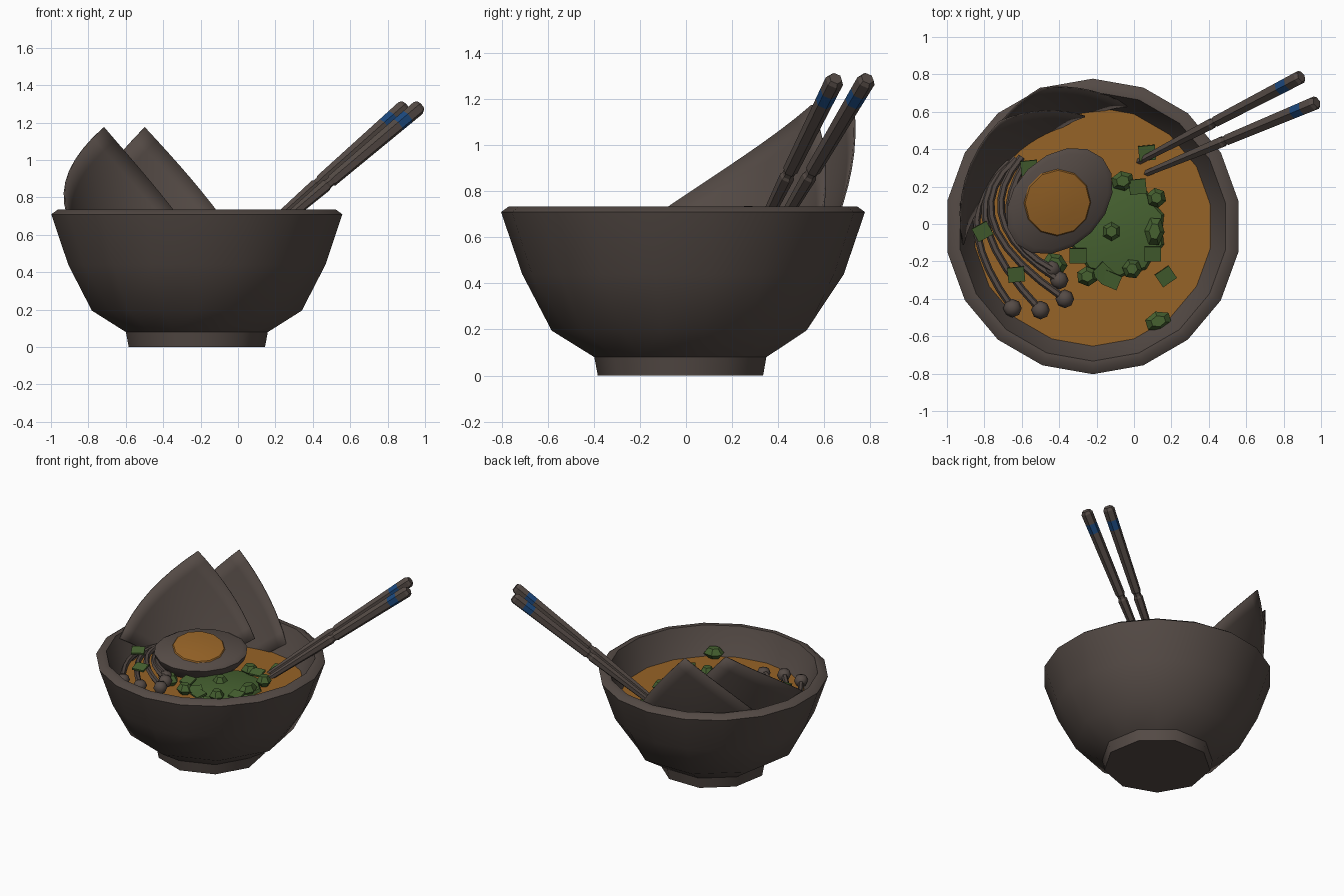
import bpy, bmesh, math
from mathutils import Matrix, Vector

if "Cube" in bpy.data.objects:
    bpy.data.objects.remove(bpy.data.objects["Cube"])

CX, CY, SOUP_Z = -0.22, -0.013, 0.535


def material(name, rgb):
    m = bpy.data.materials.new(name)
    m.diffuse_color = (*rgb, 1)
    m.use_nodes = True
    m.node_tree.nodes["Principled BSDF"].inputs["Base Color"].default_value = m.diffuse_color
    return m


DARK = material("dark_clay", (0.089, 0.069, 0.060))
BROTH = material("amber", (0.305, 0.125, 0.02))
GREEN = material("leaf_green", (0.061, 0.120, 0.030))
BLUE = material("band_blue", (0.011, 0.065, 0.205))


def finish(bm, name, mats, angle=None):
    bmesh.ops.recalc_face_normals(bm, faces=bm.faces)
    me = bpy.data.meshes.new(name)
    bm.to_mesh(me)
    bm.free()
    ob = bpy.data.objects.new(name, me)
    bpy.context.collection.objects.link(ob)
    for m in mats:
        me.materials.append(m)
    if angle:
        smooth(ob, angle)
    return ob


def smooth(ob, angle):
    bpy.ops.object.select_all(action='DESELECT')
    ob.select_set(True)
    bpy.context.view_layer.objects.active = ob
    bpy.ops.object.shade_smooth_by_angle(angle=math.radians(angle))


def lathe(name, profile, n, mats, M=Matrix(), angle=None, radius=None, pick=None):
    """Revolve (r, z) points; radius(k, i, r) may vary a ring, pick(k) colours a band."""
    bm = bmesh.new()
    rings = []
    for k, (r, z) in enumerate(profile):
        ring = []
        for i in range(1 if r == 0 else n):
            a = -math.pi / 2 + 2 * math.pi * i / n
            q = radius(k, i, r) if radius else r
            ring.append(bm.verts.new(M @ Vector((q * math.cos(a), q * math.sin(a), z))))
        rings.append(ring)
    for k, (a, b) in enumerate(zip(rings, rings[1:])):
        for i in range(n):
            j = (i + 1) % n
            vs = [a[i % len(a)], a[j % len(a)], b[j % len(b)], b[i % len(b)]]
            f = bm.faces.new(list(dict.fromkeys(vs)))
            f.material_index = pick(k) if pick else 0
    return finish(bm, name, mats, angle)


def at(x, y, z, rot=0.0):
    return Matrix.Translation((x, y, z)) @ Matrix.Rotation(rot, 4, 'Z')


# Bowl: nine-sided foot growing into an eighteen-sided body
bowl_profile = [(0, 0), (0.37, 0), (0.385, 0.08), (0.57, 0.195), (0.698, 0.44),
                (0.79, 0.71), (0.755, 0.735), (0.72, 0.735), (0.64, SOUP_Z),
                (0.36, 0.2), (0, 0.16)]
lathe("bowl", bowl_profile, 18, [DARK], at(CX, CY, 0), 40,
      lambda k, i, r: r * math.cos(math.radians(20)) if k < 4 and i % 2 else r)

# Broth surface
lathe("broth", [(0.645, SOUP_Z), (0, SOUP_Z)], 18, [BROTH], at(CX, CY, 0))

# Halved egg, tipped towards the front right
tilt = Matrix.Rotation(math.radians(12), 4, Vector((1, 1, 0)).normalized())
egg_at = Matrix.Translation((-0.395, 0.12, 0.69)) @ tilt
egg_profile = [(0, 0), (0.9, 0), (1, -0.02)]
egg_profile += [(math.cos(t * math.pi / 10), -0.02 - 0.18 * math.sin(t * math.pi / 10))
                for t in range(1, 5)] + [(0, -0.2)]
lathe("egg_white", egg_profile, 16, [DARK],
      egg_at @ Matrix.Rotation(math.pi / 4, 4, 'Z') @ Matrix.Diagonal((0.325, 0.245, 1, 1)), 40)
lathe("egg_yolk", [(0.185, -0.005), (0.175, 0.008), (0.1, 0.016), (0, 0.02)], 12, [BROTH],
      egg_at @ Matrix.Translation((-0.015, -0.005, 0)), 40)


# Seaweed sheets: square sheets on one corner, bent round the bowl wall (angle, radius, z)
def seaweed(name, top, left, right, bottom, n=8):
    top, left, right, bottom = map(Vector, (top, left, right, bottom))
    bm = bmesh.new()
    grid = []
    for i in range(n + 1):
        row = []
        for j in range(n + 1):
            u, v = i / n, j / n
            p = top.lerp(left, u).lerp(right.lerp(bottom, u), v)
            a = math.radians(p.x)
            row.append(bm.verts.new((CX + p.y * math.cos(a), CY + p.y * math.sin(a), p.z)))
        grid.append(row)
    for i in range(n):
        for j in range(n):
            bm.faces.new((grid[i][j], grid[i + 1][j], grid[i + 1][j + 1], grid[i][j + 1]))
    ob = finish(bm, name, [DARK], 40)
    mod = ob.modifiers.new("thickness", 'SOLIDIFY')
    mod.thickness, mod.offset = 0.008, 0


seaweed("seaweed_front", (131.6, 0.75, 1.175), (188, 0.70, 0.71), (94, 0.59, 0.62), (140, 0.47, 0.30))
seaweed("seaweed_back", (110.7, 0.79, 1.175), (150, 0.70, 0.70), (74, 0.67, 0.62), (112, 0.50, 0.30))


# Chopsticks with a notch and a blue band
def chopstick(name, tip, end):
    tip, end = Vector(tip), Vector(end)
    d = end - tip
    L = d.length
    prof = [(0, 0), (0.018, 0), (0.033, 0.46), (0.026, 0.47), (0.026, 0.485), (0.033, 0.495),
            (0.039, 0.87), (0.04, 0.925), (0.041, 0.985), (0.03, 1), (0, 1)]
    M = Matrix.Translation(tip) @ d.to_track_quat('Z', 'Y').to_matrix().to_4x4()
    lathe(name, [(r, t * L) for r, t in prof], 6, [DARK, BLUE], M,
          pick=lambda k: 1 if k == 6 else 0)


chopstick("chopstick_back", (0.0, 0.32, 0.50), (0.895, 0.788, 1.29))
chopstick("chopstick_front", (0.04, 0.26, 0.50), (0.977, 0.65, 1.29))

# Long thin mushrooms: curved stems with round caps
stems = [((-0.70, 0.30), (-0.84, -0.02), (-0.65, -0.45)),
         ((-0.66, 0.33), (-0.79, 0.00), (-0.50, -0.46)),
         ((-0.63, 0.35), (-0.75, 0.00), (-0.37, -0.40)),
         ((-0.60, 0.36), (-0.70, 0.02), (-0.40, -0.30)),
         ((-0.58, 0.33), (-0.66, 0.00), (-0.44, -0.24))]
for n, (s, m, e) in enumerate(stems):
    s, m, e = Vector(s), Vector(m), Vector(e)
    c = 2 * m - 0.5 * (s + e)
    cu = bpy.data.curves.new("mushroom_stem", 'CURVE')
    cu.dimensions, cu.bevel_depth, cu.bevel_resolution = '3D', 0.02, 1
    sp = cu.splines.new('POLY')
    sp.points.add(9)
    for k, p in enumerate(sp.points):
        t = k / 9
        q = s * (1 - t) ** 2 + c * 2 * t * (1 - t) + e * t * t
        p.co = (q.x, q.y, 0.57 + 0.008 * n + 0.02 * t, 1)
    ob = bpy.data.objects.new("mushroom_stem_%d" % n, cu)
    bpy.context.collection.objects.link(ob)
    cu.materials.append(DARK)
    bpy.ops.object.select_all(action='DESELECT')
    ob.select_set(True)
    bpy.context.view_layer.objects.active = ob
    bpy.ops.object.convert(target='MESH')
    smooth(bpy.context.object, 50)
    lathe("mushroom_cap_%d" % n, [(0, -0.04), (0.035, -0.032), (0.05, 0), (0.036, 0.033), (0, 0.045)],
          8, [DARK], at(e.x, e.y, 0.595), 50)

# Mound of chopped greens with a ragged edge
lathe("greens_mound", [(0.27, SOUP_Z - 0.01), (0.25, 0.555), (0.14, 0.572), (0, 0.578)], 20, [GREEN],
      at(-0.09, -0.03, 0), 40, lambda k, i, r: r * (0.92 if k < 2 and i % 2 else 1.0))

# Chunky onion pieces: x, y, turn, stretch
chunks = [(0.12, 0.14, 0.2, 1), (-0.12, -0.04, 0, 1), (0.11, -0.04, 1.5, 1.5), (-0.01, -0.24, 0.4, 1),
          (-0.25, -0.28, 0.1, 1.1), (-0.42, -0.21, -0.6, 1.3), (0.13, -0.52, 0.3, 1.4), (-0.06, 0.23, 0.2, 1.2)]
for n, (x, y, rot, st) in enumerate(chunks):
    lathe("onion_chunk_%d" % n, [(0, -0.04), (0.03, -0.04), (0.054, -0.005), (0.03, 0.035), (0, 0.035)],
          6, [GREEN], at(x, y, 0.575, rot) @ Matrix.Diagonal((st, 1, 1, 1)))

# Flat leaf squares: x, y, z, turn
flakes = [(0.07, 0.38, 0.56, 0.1), (0.02, 0.20, 0.585, 0.1), (0.10, -0.16, 0.575, 0), (0.17, -0.28, 0.56, 0.6),
          (-0.12, -0.30, 0.575, -0.4), (-0.30, -0.17, 0.58, 0), (-0.56, 0.30, 0.64, 0.1),
          (-0.81, -0.04, 0.62, 0.5), (-0.63, -0.27, 0.63, 0.1), (-0.17, -0.26, 0.58, 0.8)]
for n, (x, y, z, rot) in enumerate(flakes):
    bm = bmesh.new()
    M = at(x, y, z, rot) @ Matrix.Rotation(0.2, 4, 'X') @ Matrix.Diagonal((0.09, 0.08, 0.014, 1))
    bmesh.ops.create_cube(bm, size=1, matrix=M)
    finish(bm, "leaf_square_%d" % n, [GREEN])
